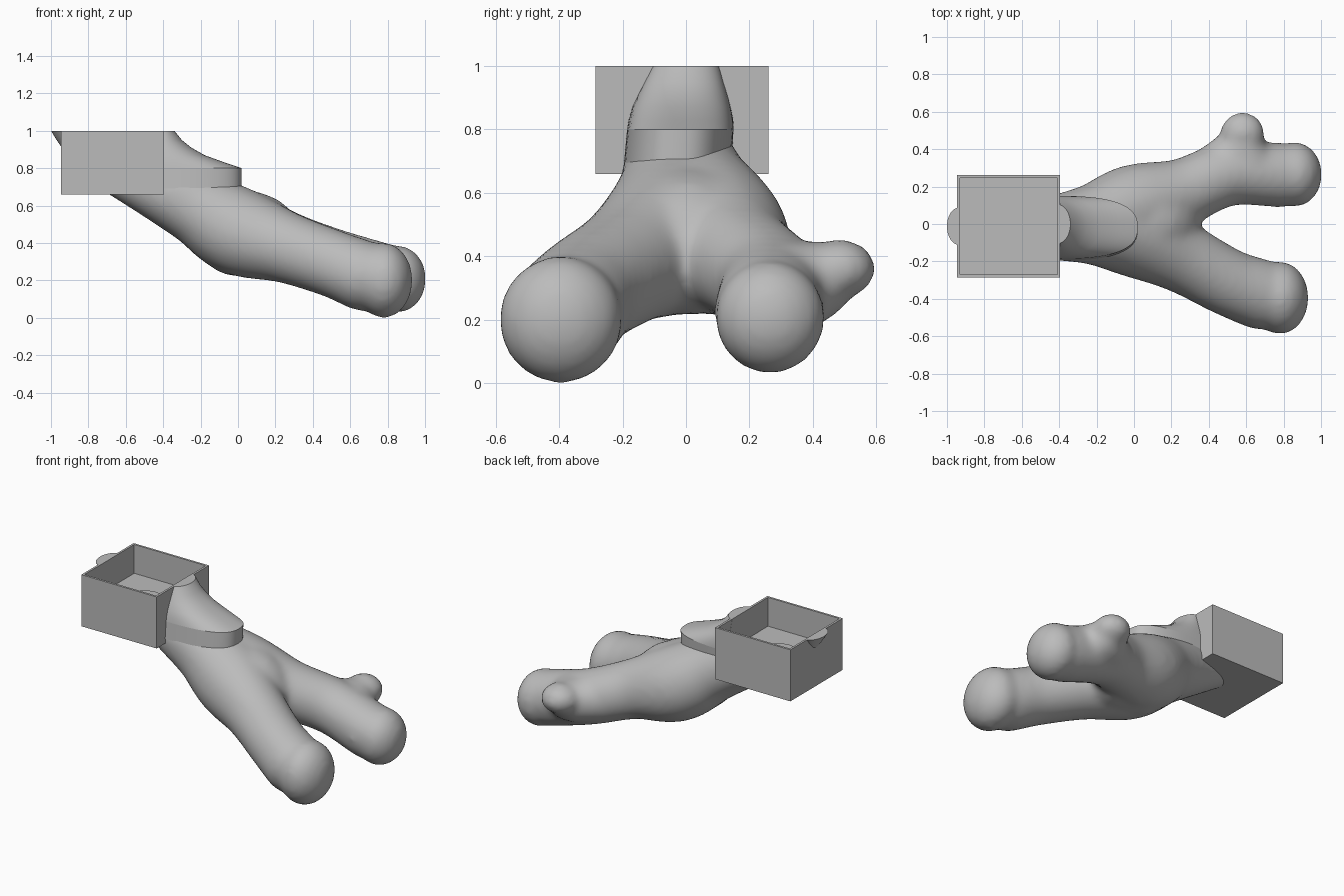
import bpy, bmesh, math
from mathutils import Matrix, Vector

cube = bpy.data.objects.get("Cube")
if cube:
    bpy.data.objects.remove(cube)

grey = bpy.data.materials.new("plain grey")
grey.use_nodes = True
grey.diffuse_color = (0.5, 0.5, 0.5, 1)
grey.node_tree.nodes["Principled BSDF"].inputs["Base Color"].default_value = (0.5, 0.5, 0.5, 1)


def finish(bm, name, smooth=False):
    bmesh.ops.recalc_face_normals(bm, faces=bm.faces)
    mesh = bpy.data.meshes.new(name)
    bm.to_mesh(mesh)
    bm.free()
    mesh.materials.append(grey)
    obj = bpy.data.objects.new(name, mesh)
    bpy.context.collection.objects.link(obj)
    if smooth:
        bpy.ops.object.select_all(action='DESELECT')
        obj.select_set(True)
        bpy.context.view_layer.objects.active = obj
        bpy.ops.object.shade_smooth_by_angle(angle=math.radians(40))
    return obj


def add_blob(bm, centre, radii):
    bmesh.ops.create_icosphere(bm, subdivisions=3, radius=1,
                               matrix=Matrix.Translation(centre) @ Matrix.Diagonal((*radii, 1)))


def add_limb(bm, path, step=0.025):
    """Smooth string of overlapping balls; each path point is x, y, z, radius."""
    pts = [Vector(p) for p in path]
    pts = [2 * pts[0] - pts[1]] + pts + [2 * pts[-1] - pts[-2]]
    for p, a, b, q in zip(pts, pts[1:], pts[2:], pts[3:]):
        n = max(2, int((b - a).length / step))
        for i in range(n + 1):
            t = i / n
            # Catmull-Rom interpolation of both centre and radius
            c = a + 0.5 * t * ((b - p) + t * ((2 * p - 5 * a + 4 * b - q)
                                              + t * (3 * a - p - 3 * b + q)))
            add_blob(bm, c.xyz, [c[3]] * 3)


def arch_loft(name, root, layers, steps=32):
    """Stack of arch outlines; each layer is z, nose x, middle y, half width, roundness."""
    bm = bmesh.new()
    rings = []
    for z, nose, mid, half, power in layers:
        ring = []
        for i in range(steps + 1):
            t = math.pi * (i / steps - 0.5)
            u = max(math.cos(t), 0) ** power
            v = math.copysign(abs(math.sin(t)) ** power, t)
            ring.append(bm.verts.new((root + (nose - root) * u, mid + half * v, z)))
        rings.append(ring)
    for low, high in zip(rings, rings[1:]):
        for i in range(steps + 1):
            j = (i + 1) % (steps + 1)
            bm.faces.new((low[i], low[j], high[j], high[i]))
    bm.faces.new(rings[0])
    bm.faces.new(rings[-1])
    return finish(bm, name, True)


# Branching body: trunk, two blunt legs, the web between them and a side stub
bm = bmesh.new()
trunk = [(-0.64, -0.01, 0.76, 0.115), (-0.42, -0.018, 0.69, 0.173)]
add_limb(bm, trunk + [(-0.2, -0.02, 0.58, 0.203), (0, -0.05, 0.463, 0.235),
                      (0.25, -0.175, 0.378, 0.193), (0.5, -0.31, 0.292, 0.182),
                      (0.67, -0.375, 0.225, 0.19)])
add_blob(bm, (0.78, -0.395, 0.2), (0.155, 0.197, 0.203))
add_limb(bm, trunk + [(-0.2, 0.02, 0.58, 0.203), (0, 0.085, 0.463, 0.235),
                      (0.25, 0.165, 0.39, 0.185), (0.5, 0.265, 0.31, 0.172),
                      (0.78, 0.262, 0.225, 0.174)])
add_blob(bm, (0.86, 0.265, 0.207), (0.147, 0.175, 0.18))
add_limb(bm, [(0, 0.02, 0.455, 0.235), (0.1, 0.01, 0.44, 0.225), (0.17, 0.01, 0.405, 0.19)])
add_limb(bm, [(0.41, 0.27, 0.32, 0.14), (0.55, 0.38, 0.315, 0.135)])
add_limb(bm, [(0.63, 0.27, 0.28, 0.16), (0.58, 0.4, 0.32, 0.128)])
add_blob(bm, (0.58, 0.485, 0.36), (0.12, 0.115, 0.095))
# Keep the trunk below the floor of the box
for v in bm.verts:
    if v.co.x < -0.39:
        v.co.z = min(v.co.z, 0.77)
body = finish(bm, "branching_body")
remesh = body.modifiers.new("merge", 'REMESH')
remesh.mode = 'VOXEL'
remesh.voxel_size = 0.018
remesh.use_smooth_shade = True
relax = body.modifiers.new("relax", 'SMOOTH')
relax.factor = 0.5
relax.iterations = 20

# Stepped collar, then the slope up to the box rim
arch_loft("collar", -0.41, [(0.69, 0.02, -0.026, 0.17, 0.76), (0.8, 0.02, -0.018, 0.168, 0.76)])
arch_loft("collar_slope", -0.41, [
    (0.8, 0.02, -0.018, 0.168, 0.76), (0.83, -0.07, -0.016, 0.165, 0.8),
    (0.87, -0.18, -0.014, 0.155, 0.85), (0.91, -0.25, -0.01, 0.14, 0.9),
    (0.95, -0.3, -0.006, 0.124, 0.95), (1.0, -0.34, 0, 0.105, 1)])

# Small lip on the far side of the box
arch_loft("far_lip", -0.935, [
    (0.915, -0.946, -0.012, 0.03, 1), (0.94, -0.962, -0.012, 0.055, 1),
    (0.97, -0.982, -0.012, 0.08, 1), (1.0, -1.0, -0.012, 0.1, 1)])

# Open box with thin upright walls and a raised floor
bm = bmesh.new()
bmesh.ops.create_cube(bm, size=1, matrix=Matrix.Translation((-0.67, -0.012, 0.83))
                      @ Matrix.Diagonal((0.55, 0.546, 0.34, 1)))
bm.normal_update()
top = [f for f in bm.faces if f.normal.z > 0.9]
bmesh.ops.inset_region(bm, faces=top, thickness=0.02)
floor = bmesh.ops.extrude_discrete_faces(bm, faces=top)["faces"][0]
for v in floor.verts:
    v.co.z = 0.81
finish(bm, "open_box")

# Thin round plate on the box floor
bm = bmesh.new()
bmesh.ops.create_cone(bm, cap_ends=True, segments=48, radius1=0.11, radius2=0.11, depth=0.004,
                      matrix=Matrix.Translation((-0.67, -0.012, 0.812)))
finish(bm, "floor_disc")
